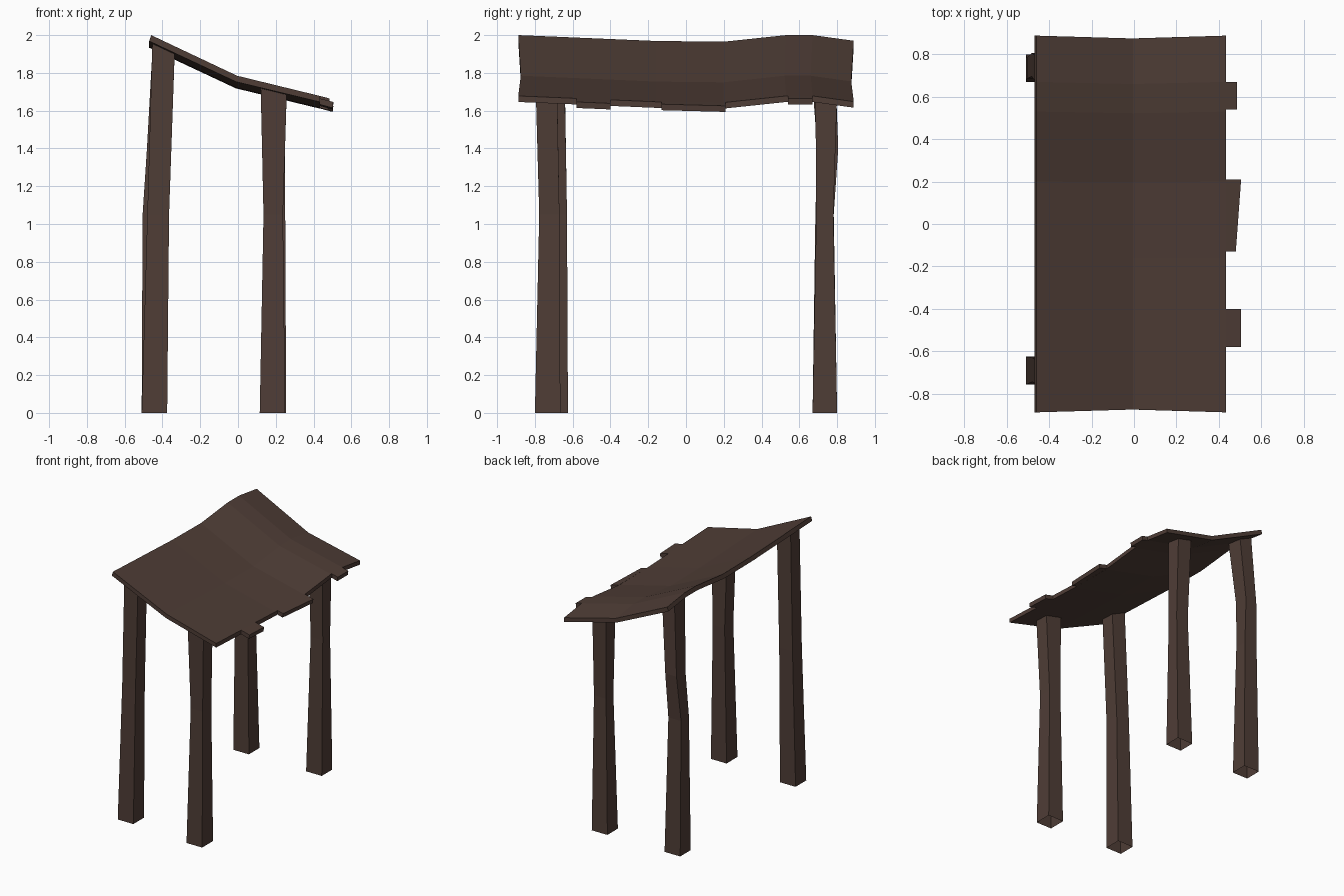
import bpy
import bmesh

if "Cube" in bpy.data.objects:
    bpy.data.objects.remove(bpy.data.objects["Cube"])

wood = bpy.data.materials.new("dark brown wood")
wood.diffuse_color = (0.078, 0.047, 0.037, 1)
wood.use_nodes = True
wood.node_tree.nodes["Principled BSDF"].inputs["Base Color"].default_value = wood.diffuse_color

# Roof section (x, z, half-length factor) and sag along its length (y, dz)
SLOPE = [(-0.46, 2.0), (-0.005, 1.785), (0.433, 1.678), (0.51, 1.658)]
SAG = [(-0.888, 0.0), (-0.16, -0.031), (0.2, -0.035), (0.53, 0.0), (0.67, 0.0), (0.888, -0.03)]
THICK = 0.032


def interp(table, t):
    for (a, va), (b, vb) in zip(table, table[1:]):
        if t <= b:
            break
    return va + (vb - va) * (t - a) / (b - a)


def roof_z(x, y):
    return interp(SLOPE, x) + interp(SAG, y)


def finish(name, bm):
    bmesh.ops.recalc_face_normals(bm, faces=bm.faces)
    me = bpy.data.meshes.new(name)
    bm.to_mesh(me)
    bm.free()
    me.materials.append(wood)
    ob = bpy.data.objects.new(name, me)
    bpy.context.collection.objects.link(ob)
    return ob


def slab(name, rows):
    """Thin slab from a grid of (x, y, z, bottom x shift) points."""
    bm = bmesh.new()
    top = [[bm.verts.new((x, y, z)) for x, y, z, s in r] for r in rows]
    low = [[bm.verts.new((x + s, y, z - THICK)) for x, y, z, s in r] for r in rows]
    n, m = len(rows), len(rows[0])
    for i in range(n - 1):
        for j in range(m - 1):
            for g in (top, low):
                bm.faces.new((g[i][j], g[i + 1][j], g[i + 1][j + 1], g[i][j + 1]))
    rim = [(i, 0) for i in range(n)] + [(n - 1, j) for j in range(1, m)]
    rim += [(i, m - 1) for i in range(n - 2, -1, -1)] + [(0, j) for j in range(m - 2, 0, -1)]
    for (a, b), (c, d) in zip(rim, rim[1:] + rim[:1]):
        bm.faces.new((top[a][b], top[c][d], low[c][d], low[a][b]))
    return finish(name, bm)


# Roof sheet, pinched slightly at its middle crease
rows = []
for y, dz in SAG:
    rows.append([(x, y * (0.985 if k == 1 else 1), z + dz, (-0.01, -0.006, 0)[k])
                 for k, (x, z) in enumerate(SLOPE[:3])])
slab("roof", rows)

# Broken board ends along the low edge: y0, y1, reach at y0, reach at y1
for i, (y0, y1, x0, x1) in enumerate([(-0.58, -0.40, 0.505, 0.505),
                                      (-0.13, 0.21, 0.48, 0.505),
                                      (0.54, 0.67, 0.485, 0.485)]):
    slab(f"board_end_{i + 1}", [[(0.433, y, roof_z(0.433, y), 0), (x, y, roof_z(x, y), -0.004)]
                                for y, x in ((y0, x0), (y1, x1))])


# Crooked hollow posts: rings of z, x0, x1, y0, y1 (z None = meets the roof)
def post(name, rings):
    bm = bmesh.new()
    loops = []
    for z, x0, x1, y0, y1 in rings:
        loops.append([bm.verts.new((x, y, roof_z(x, y) - 0.02 if z is None else z))
                      for x, y in ((x0, y0), (x1, y0), (x1, y1), (x0, y1))])
    for a, b in zip(loops, loops[1:]):
        for k in range(4):
            bm.faces.new((a[k], a[(k + 1) % 4], b[(k + 1) % 4], b[k]))
    # recalculation on an open tube is reliable once temporarily capped
    caps = [bm.faces.new(loops[0]), bm.faces.new(loops[-1])]
    bmesh.ops.recalc_face_normals(bm, faces=bm.faces)
    bmesh.ops.delete(bm, geom=caps, context='FACES_ONLY')
    return finish(name, bm)


post("front_left_post", [(0, -0.51, -0.375, -0.757, -0.625),
                         (1.05, -0.48, -0.365, -0.745, -0.63),
                         (None, -0.453, -0.335, -0.755, -0.645)])
post("front_right_post", [(0, 0.115, 0.25, -0.80, -0.665),
                          (1.05, 0.135, 0.238, -0.777, -0.67),
                          (None, 0.12, 0.258, -0.795, -0.682)])
post("back_right_post", [(0, 0.12, 0.255, 0.67, 0.80),
                         (1.05, 0.145, 0.25, 0.69, 0.78),
                         (None, 0.13, 0.25, 0.685, 0.80)])
post("back_left_post", [(0, -0.51, -0.375, 0.67, 0.80),
                        (1.05, -0.505, -0.395, 0.685, 0.782),
                        (1.4, -0.482, -0.385, 0.695, 0.806),
                        (None, -0.45, -0.345, 0.655, 0.785)])
